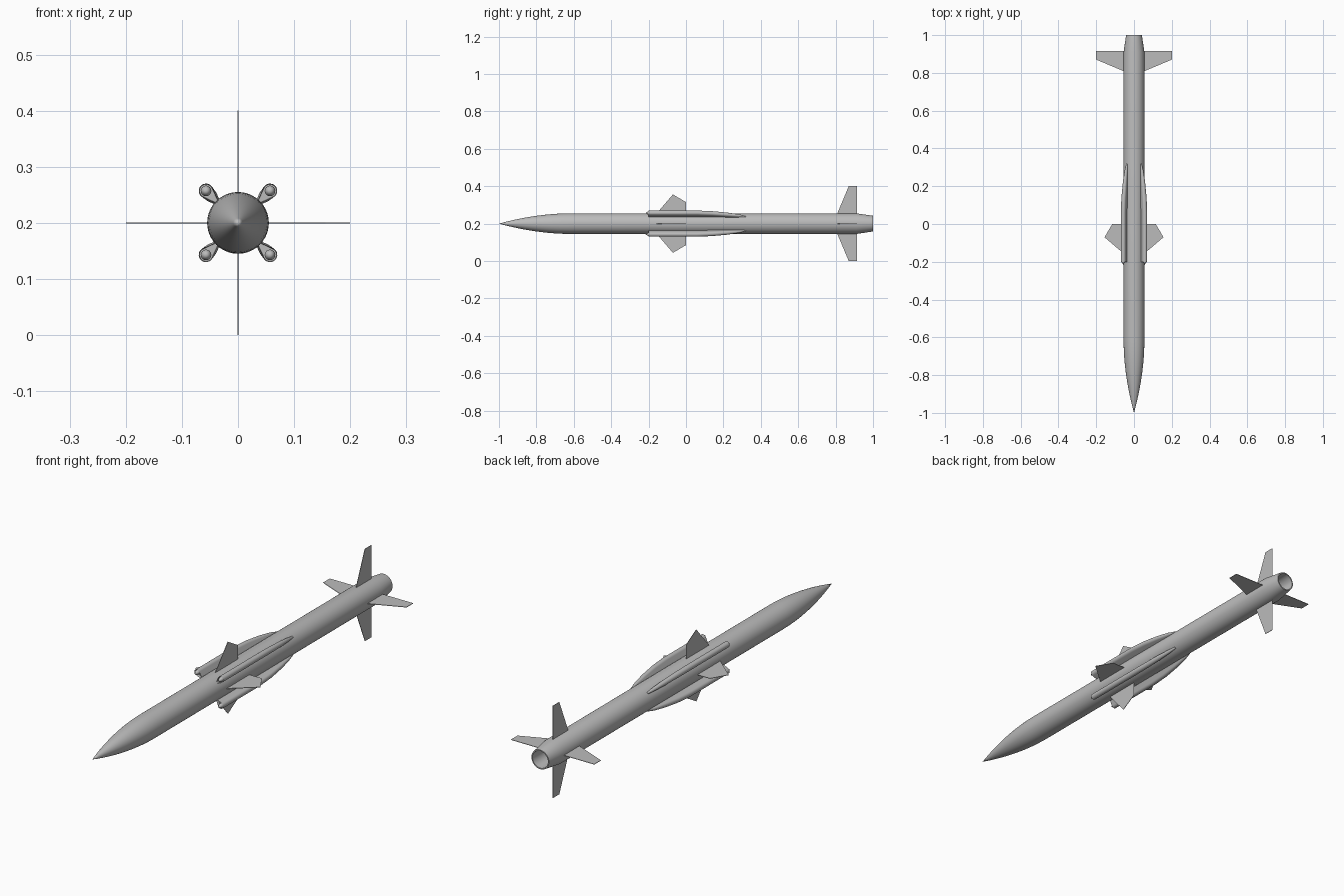
import bpy, bmesh, math
from mathutils import Matrix, Vector

if "Cube" in bpy.data.objects:
    bpy.data.objects.remove(bpy.data.objects["Cube"])

CZ = 0.2       # height of the body axis
R = 0.055      # body radius

grey = bpy.data.materials.new("plain grey")
grey.diffuse_color = (0.5, 0.5, 0.5, 1)
grey.use_nodes = True
grey.node_tree.nodes["Principled BSDF"].inputs["Base Color"].default_value = grey.diffuse_color


def finish(bm, name, angle=30):
    bmesh.ops.recalc_face_normals(bm, faces=bm.faces)
    me = bpy.data.meshes.new(name)
    bm.to_mesh(me)
    bm.free()
    ob = bpy.data.objects.new(name, me)
    bpy.context.collection.objects.link(ob)
    me.materials.append(grey)
    bpy.ops.object.select_all(action='DESELECT')
    ob.select_set(True)
    bpy.context.view_layer.objects.active = ob
    bpy.ops.object.shade_smooth_by_angle(angle=math.radians(angle))
    return ob


def lathe(name, profile, offset, segs=32):
    """Spin (y, radius) points about a y-parallel axis."""
    bm = bmesh.new()
    vs = [bm.verts.new((0, y, r)) for y, r in profile]
    es = [bm.edges.new(p) for p in zip(vs, vs[1:])]
    bmesh.ops.spin(bm, geom=vs + es, cent=(0, 0, 0), axis=(0, 1, 0),
                   angle=2 * math.pi, steps=segs)
    bmesh.ops.remove_doubles(bm, verts=bm.verts, dist=1e-5)
    bmesh.ops.translate(bm, verts=bm.verts, vec=offset)
    return finish(bm, name)


def fin(name, outline, angle, thick=0.002):
    """Flat plate from (y, radial) points, turned about the body axis."""
    bm = bmesh.new()
    f = bm.faces.new([bm.verts.new((-thick / 2, y, r)) for y, r in outline])
    ext = bmesh.ops.extrude_face_region(bm, geom=[f])
    bmesh.ops.translate(bm, vec=(thick, 0, 0),
                        verts=[v for v in ext['geom'] if isinstance(v, bmesh.types.BMVert)])
    bm.transform(Matrix.Translation((0, 0, CZ)) @ Matrix.Rotation(angle, 4, 'Y'))
    return finish(bm, name)


def intake(name, angle):
    """Teardrop fairing lofted along the body, with a hollow mouth."""
    bm = bmesh.new()
    stations = [(-0.2, 0.0806, 0.013), (0.06, 0.0806, 0.013), (0.14, 0.0765, 0.0125),
                (0.22, 0.068, 0.011), (0.28, 0.060, 0.008), (0.32, 0.053, 0.004)]
    rings = []
    for y, c, r in stations:
        ring = [bm.verts.new((0, y, c - 2.75 * r))]
        for i in range(17):
            a = math.radians(-111 + 222 * i / 16)
            ring.append(bm.verts.new((r * math.sin(a), y, c + r * math.cos(a))))
        rings.append(ring)
    n = len(rings[0])
    for a, b in zip(rings, rings[1:]):
        for i in range(n):
            j = (i + 1) % n
            bm.faces.new((a[i], a[j], b[j], b[i]))
    mouth = bm.faces.new(rings[0])
    bm.faces.new(rings[-1])
    bmesh.ops.recalc_face_normals(bm, faces=bm.faces)
    bmesh.ops.inset_region(bm, faces=[mouth], thickness=0.0015)
    bmesh.ops.translate(bm, verts=mouth.verts, vec=(0, 0.012, 0))
    bm.transform(Matrix.Translation((0, 0, CZ)) @ Matrix.Rotation(angle, 4, 'Y'))
    return finish(bm, name)


# body: pointed nose, straight tube, tapered tail with hollow nozzle
nose = [(-1 + 0.38 * t, R * (1 - (1 - t) ** 1.9)) for t in [i / 12 for i in range(13)]]
lathe("body", nose + [(0.91, R), (1.0, 0.042), (1.0, 0.037), (0.9, 0.034), (0.9, 0)],
      (0, 0, CZ), 40)

tail = [(0.805, 0.045), (0.87, 0.2), (0.915, 0.2), (0.915, 0.045)]
mid = [(-0.165, 0.045), (-0.07, 0.156), (0.0, 0.115), (0.0, 0.045)]
for k in range(4):
    q = k * math.pi / 2
    fin(f"tail_fin_{k + 1}", tail, q)
    fin(f"middle_fin_{k + 1}", mid, q)
    # air intakes with centre cones on the diagonals
    d = q + math.pi / 4
    intake(f"air_intake_{k + 1}", d)
    pos = Vector((math.sin(d), 0, math.cos(d))) * 0.0806 + Vector((0, 0, CZ))
    lathe(f"intake_cone_{k + 1}", [(-0.217, 0), (-0.2, 0.0095), (-0.187, 0.0095)], pos, 16)
